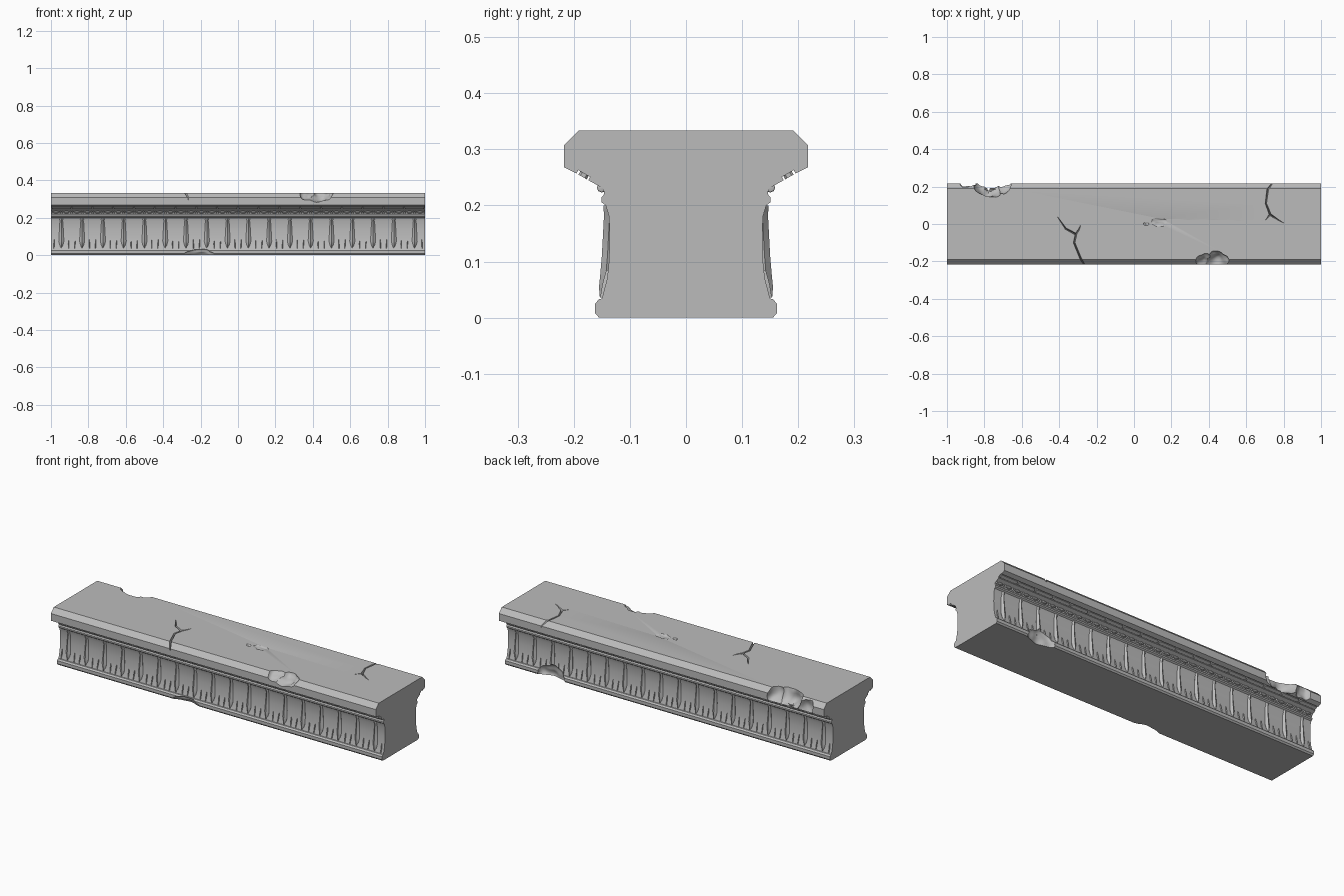
import bpy, bmesh, math, random
from mathutils import Vector, noise

random.seed(4)
if "Cube" in bpy.data.objects:
    bpy.data.objects.remove(bpy.data.objects["Cube"], do_unlink=True)

stone = bpy.data.materials.new("grey stone")
stone.use_nodes = True
GREY = (0.5, 0.5, 0.5, 1)
stone.diffuse_color = GREY
stone.node_tree.nodes["Principled BSDF"].inputs["Base Color"].default_value = GREY


def loft(bm, rings):
    """Skin a series of equal closed rings and cap both ends."""
    vs = [[bm.verts.new(p) for p in ring] for ring in rings]
    n = len(vs[0])
    for a, b in zip(vs, vs[1:]):
        for i in range(n):
            j = (i + 1) % n
            bm.faces.new((a[i], a[j], b[j], b[i]))
    bm.faces.new(vs[0])
    bm.faces.new(vs[-1])


def finish(bm, name):
    bmesh.ops.recalc_face_normals(bm, faces=bm.faces)
    mesh = bpy.data.meshes.new(name)
    bm.to_mesh(mesh)
    bm.free()
    mesh.materials.append(stone)
    ob = bpy.data.objects.new(name, mesh)
    bpy.context.collection.objects.link(ob)
    return ob


# Stone block: half profile mirrored and run along x
half = [(0.155, 0), (0.162, 0.008), (0.162, 0.025), (0.155, 0.033), (0.15, 0.034),
        (0.147, 0.045), (0.141, 0.068), (0.138, 0.09), (0.136, 0.13), (0.137, 0.18),
        (0.143, 0.2), (0.151, 0.206), (0.151, 0.214), (0.146, 0.22), (0.147, 0.23),
        (0.165, 0.24), (0.174, 0.245), (0.171, 0.251), (0.192, 0.263),
        (0.195, 0.257), (0.217, 0.268), (0.217, 0.308), (0.191, 0.334)]
profile = half + [(-y, z) for y, z in reversed(half)]
bm = bmesh.new()
loft(bm, [[(x, y, z) for y, z in profile] for x in (-1, 1)])
block = finish(bm, "stone_block")

# Carved darts with spreading lower leaves, on both long faces
COUNT = 18
STEP = 2 / COUNT
centres = [-1 + STEP * (i + 0.5) for i in range(COUNT)]


def blade(bm, side, sections):
    """Ridged blade; each section is (x, z, half width, ridge y)."""
    loft(bm, [[(x - w, side * (y - 0.01), z), (x, side * y, z),
               (x + w, side * (y - 0.01), z), (x, side * (y - 0.03), z)]
              for x, z, w, y in sections])


bm = bmesh.new()
for side in (-1, 1):
    for c in centres:
        blade(bm, side, [(c, 0.2, 0.014, 0.147), (c, 0.192, 0.015, 0.147),
                         (c, 0.185, 0.008, 0.146), (c, 0.11, 0.012, 0.15),
                         (c, 0.075, 0.014, 0.153), (c, 0.055, 0.009, 0.155),
                         (c, 0.038, 0.003, 0.154)])
        for d in (-1, 1):
            blade(bm, side, [(c + d * 0.005, 0.095, 0.003, 0.145),
                             (c + d * 0.013, 0.068, 0.008, 0.151),
                             (c + d * 0.024, 0.04, 0.003, 0.152)])
            blade(bm, side, [(c + d * 0.038, 0.085, 0.001, 0.142),
                             (c + d * 0.039, 0.06, 0.004, 0.149),
                             (c + d * 0.04, 0.036, 0.004, 0.153)])
darts = finish(bm, "carved_darts")

# Sunk panels under the overhang
bm = bmesh.new()
out, inward = Vector((0, 0.873, 0.489)), Vector((0, -0.489, 0.873))
for side in (-1, 1):
    for c in centres:
        hx, ht, cut = STEP * 0.46, 0.0085, 0.004
        shape = [(hx, ht - cut), (hx - cut, ht), (cut - hx, ht), (-hx, ht - cut),
                 (-hx, cut - ht), (cut - hx, -ht), (hx - cut, -ht), (hx, cut - ht)]
        rings = []
        for depth in (0, 0.012):
            ring = []
            for u, v in shape:
                p = Vector((c + u, 0.1843, 0.2508)) + out * v + inward * depth
                ring.append((p.x, side * p.y, p.z))
            rings.append(ring)
        loft(bm, rings)
panels = finish(bm, "overhang_panels")

# Bead and reel moulding: long beads separated by pairs of thin reels
bm = bmesh.new()
for side in (-1, 1):
    for i in range(2 * COUNT):
        c = -1 + STEP * (i + 0.5) / 2
        for off, length, r in ((0, 0.017, 0.009), (-0.0225, 0.003, 0.009), (0.0225, 0.003, 0.009)):
            rings = []
            for t, k in ((-1, 0.3), (-0.6, 0.8), (0, 1), (0.6, 0.8), (1, 0.3)):
                rings.append([(c + off + t * length,
                               side * (0.15 + r * k * math.cos(a * math.pi / 4)),
                               0.232 + r * k * math.sin(a * math.pi / 4)) for a in range(8)])
            loft(bm, rings)
beads = finish(bm, "bead_moulding")


# Damage cutters
def rock(centre, radii):
    """Uneven lump used to break off a chip."""
    bm = bmesh.new()
    bmesh.ops.create_icosphere(bm, subdivisions=4, radius=1)
    shift = Vector([random.uniform(0, 50) for _ in range(3)])
    for v in bm.verts:
        v.co *= 1 + 0.22 * noise.noise(v.co * 1.8 + shift)
        v.co = Vector(centre) + Vector([a * b for a, b in zip(v.co, radii)])
    return finish(bm, "chip_cutter")


def crack(points):
    """V-shaped groove; each point is (x, y, floor z, half width)."""
    bm = bmesh.new()
    rings = []
    for i, (x, y, z, w) in enumerate(points):
        a, b = points[max(i - 1, 0)], points[min(i + 1, len(points) - 1)]
        t = Vector((b[0] - a[0], b[1] - a[1])).normalized()
        nx, ny = -t.y * w, t.x * w
        rings.append([(x + nx, y + ny, 0.345), (x - nx, y - ny, 0.345), (x, y, z)])
    loft(bm, rings)
    return finish(bm, "crack_cutter")


def cut(target, cutters):
    """Subtract the cutters and bake the result."""
    for c in cutters:
        mod = target.modifiers.new("break", "BOOLEAN")
        mod.operation = "DIFFERENCE"
        mod.solver = "EXACT"
        mod.object = c
    bpy.context.view_layer.update()
    baked = bpy.data.meshes.new_from_object(
        target.evaluated_get(bpy.context.evaluated_depsgraph_get()))
    target.modifiers.clear()
    target.data = baked


top_chips = [rock((-0.89, 0.265, 0.315), (0.07, 0.075, 0.1)),
             rock((-0.77, 0.25, 0.335), (0.085, 0.115, 0.1)),
             rock((-0.7, 0.26, 0.325), (0.06, 0.09, 0.09)),
             rock((0.38, -0.225, 0.345), (0.055, 0.07, 0.05)),
             rock((0.44, -0.235, 0.345), (0.075, 0.095, 0.06)),
             rock((0.065, 0, 0.338), (0.016, 0.01, 0.009)),
             rock((0.135, 0.01, 0.338), (0.045, 0.026, 0.01))]
base_chips = [rock((-0.2, -0.175, 0), (0.09, 0.036, 0.036)),
              rock((0.72, 0.175, 0.015), (0.085, 0.05, 0.065))]
cracks = [crack([(-0.41, 0.04, 0.33, 0.003), (-0.365, -0.025, 0.318, 0.007),
                 (-0.31, -0.055, 0.312, 0.009), (-0.32, -0.1, 0.315, 0.007),
                 (-0.285, -0.185, 0.312, 0.007), (-0.255, -0.235, 0.285, 0.009)]),
          crack([(-0.315, -0.06, 0.315, 0.008), (-0.295, -0.03, 0.32, 0.006),
                 (-0.285, -0.005, 0.33, 0.002)]),
          crack([(0.75, 0.235, 0.285, 0.01), (0.715, 0.185, 0.312, 0.007),
                 (0.705, 0.11, 0.318, 0.006), (0.728, 0.05, 0.313, 0.009),
                 (0.8, 0.005, 0.33, 0.002)]),
          crack([(0.73, 0.055, 0.315, 0.007), (0.702, 0.018, 0.33, 0.002)])]
cut(block, top_chips + base_chips + cracks)
cut(darts, base_chips)
for c in top_chips + base_chips + cracks:
    bpy.data.objects.remove(c, do_unlink=True)

# Soft shading on curved stone, crisp arrises
bpy.ops.object.select_all(action="DESELECT")
for ob in (block, darts, panels, beads):
    ob.select_set(True)
bpy.context.view_layer.objects.active = block
bpy.ops.object.shade_smooth_by_angle(angle=math.radians(30))
